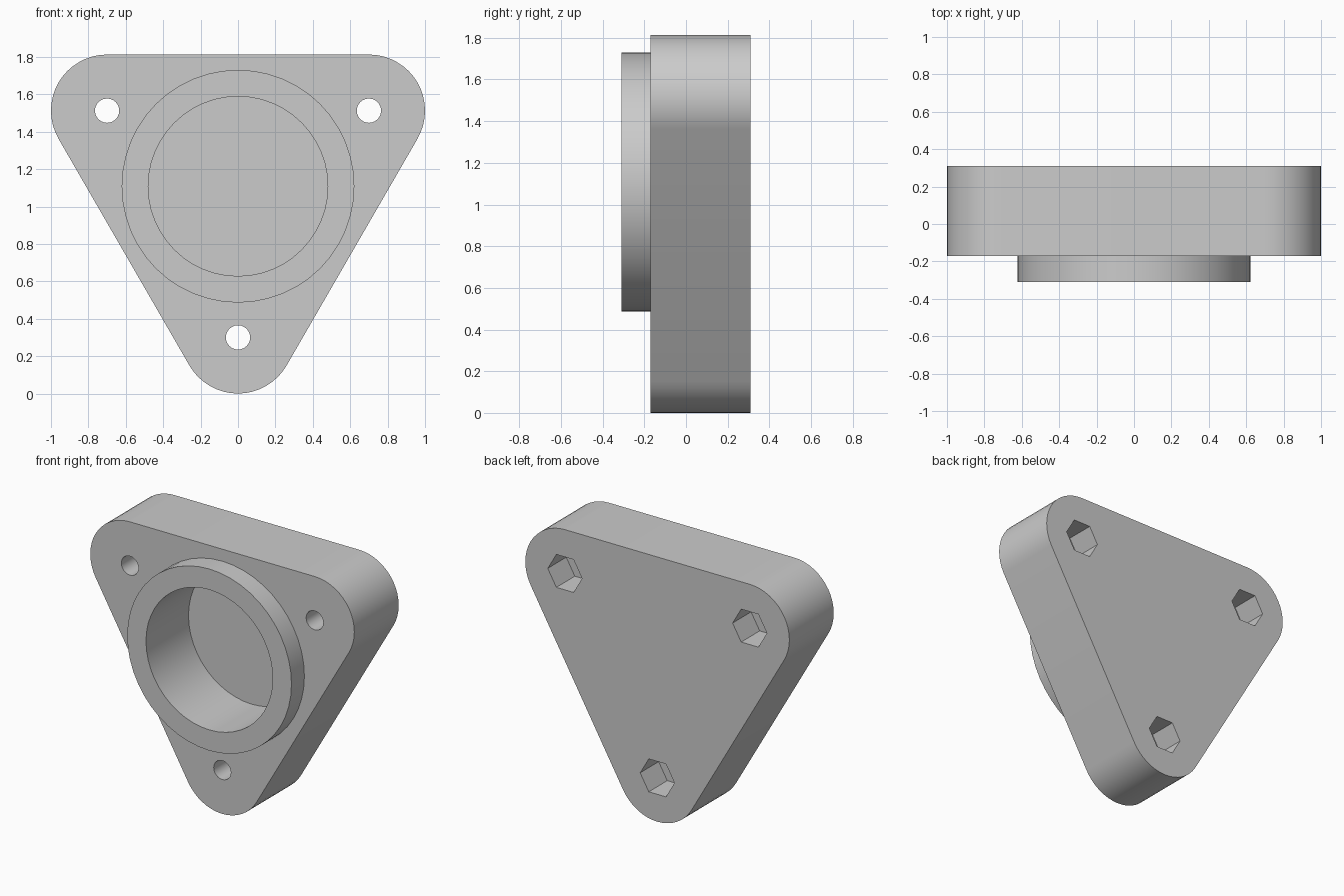
import bpy, bmesh
from math import sin, cos, pi, radians, sqrt

cube = bpy.data.objects.get("Cube")
if cube:
    bpy.data.objects.remove(cube, do_unlink=True)

# Main dimensions
CORNER = 0.30                    # corner rounding radius
REACH = 0.70 / cos(radians(30))  # middle to each bolt
MID_Z = REACH + CORNER
FRONT, FACE, BACK = -0.31, -0.17, 0.31
BOLT_ANGLES = [radians(a) for a in (30, 150, 270)]
BOLTS = [(REACH * cos(a), MID_Z + REACH * sin(a)) for a in BOLT_ANGLES]

grey = bpy.data.materials.new("plain grey")
grey.use_nodes = True
grey.diffuse_color = (0.6, 0.6, 0.6, 1)
grey.node_tree.nodes["Principled BSDF"].inputs["Base Color"].default_value = (0.6, 0.6, 0.6, 1)


def prism(name, outline, y0, y1):
    """Extrude an (x, z) outline from y0 to y1."""
    bm = bmesh.new()
    face = bm.faces.new([bm.verts.new((x, y0, z)) for x, z in outline])
    grown = bmesh.ops.extrude_face_region(bm, geom=[face])["geom"]
    moved = [v for v in grown if isinstance(v, bmesh.types.BMVert)]
    bmesh.ops.translate(bm, verts=moved, vec=(0, y1 - y0, 0))
    bmesh.ops.recalc_face_normals(bm, faces=bm.faces)
    mesh = bpy.data.meshes.new(name)
    bm.to_mesh(mesh)
    bm.free()
    mesh.materials.append(grey)
    obj = bpy.data.objects.new(name, mesh)
    bpy.context.collection.objects.link(obj)
    return obj


def arc(x, z, r, start, sweep, steps):
    angles = [start + sweep * i / steps for i in range(steps + 1)]
    return [(x + r * cos(a), z + r * sin(a)) for a in angles]


def ring(x, z, r, sides):
    return arc(x, z, r, 0, 2 * pi, sides)[:-1]


def combine(target, tool, operation):
    """Apply a boolean and throw the tool away."""
    mod = target.modifiers.new(operation.lower(), "BOOLEAN")
    mod.operation, mod.solver, mod.object = operation, "EXACT", tool
    bpy.context.view_layer.objects.active = target
    bpy.ops.object.modifier_apply(modifier=mod.name)
    bpy.data.objects.remove(tool, do_unlink=True)


# Rounded triangular plate
outline = []
for (x, z), a in zip(BOLTS, BOLT_ANGLES):
    outline += arc(x, z, CORNER, a - pi / 3, 2 * pi / 3, 16)
flange = prism("flange_plate", outline, FACE, BACK)

# Raised collar with a blind bore
combine(flange, prism("collar", ring(0, MID_Z, 0.622, 48), FRONT, 0), "UNION")
combine(flange, prism("bore", ring(0, MID_Z, 0.48, 48), FRONT - 0.1, 0.15), "DIFFERENCE")

# Bolt holes with hexagonal nut pockets at the back
for x, z in BOLTS:
    combine(flange, prism("bolt_hole", ring(x, z, 0.065, 24), -0.5, 0.5), "DIFFERENCE")
    combine(flange, prism("nut_pocket", ring(x, z, 0.13, 6), BACK - 0.2, BACK + 0.1), "DIFFERENCE")

# Smooth round walls, sharp rims
bpy.ops.object.select_all(action="DESELECT")
flange.select_set(True)
bpy.context.view_layer.objects.active = flange
bpy.ops.object.shade_smooth_by_angle(angle=radians(30))
